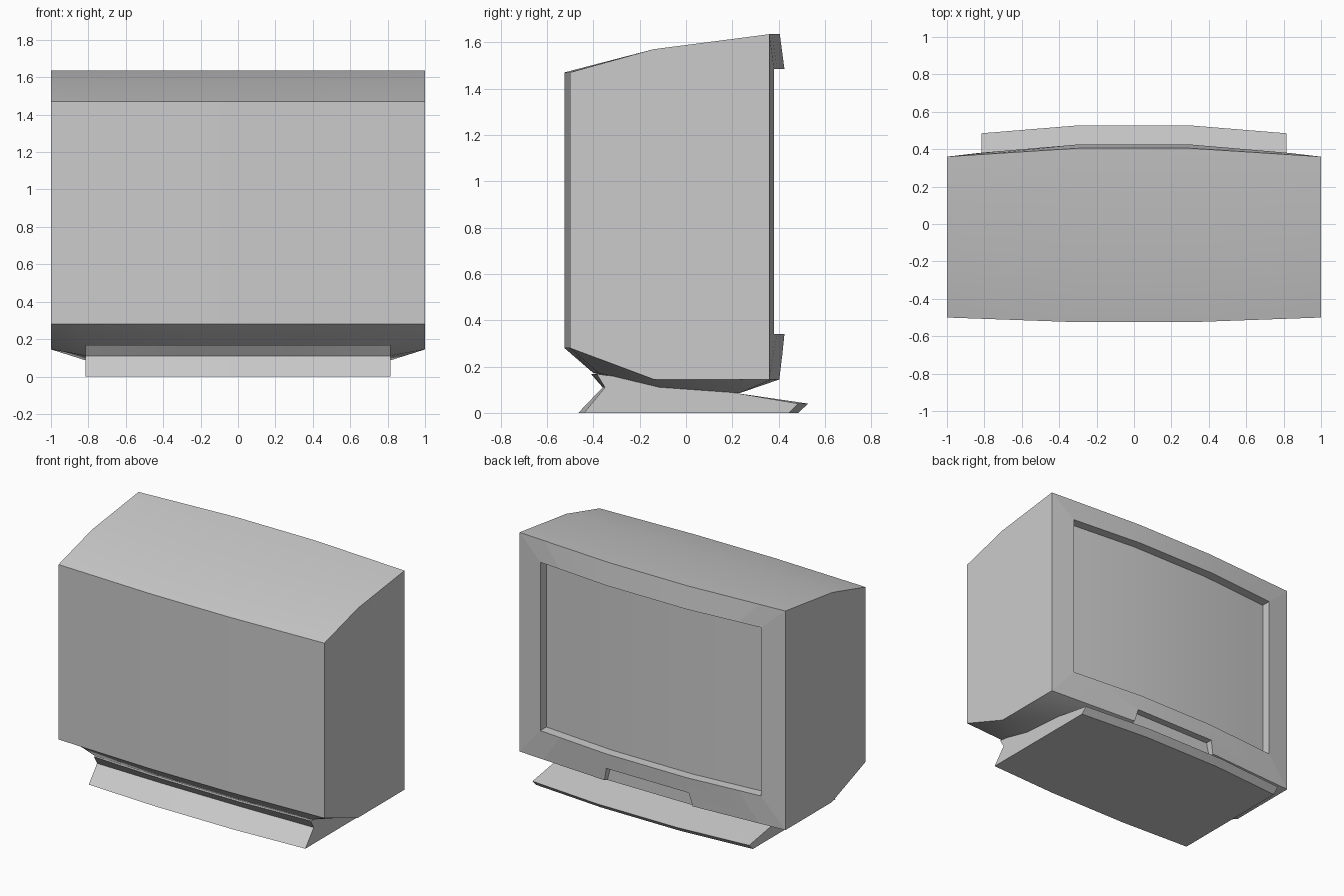
import bpy
import bmesh
import math

cube = bpy.data.objects.get("Cube")
if cube:
    bpy.data.objects.remove(cube, do_unlink=True)

grey = bpy.data.materials.new("plain grey")
grey.use_nodes = True
COLOUR = (0.6, 0.6, 0.6, 1)
grey.diffuse_color = COLOUR
grey.node_tree.nodes["Principled BSDF"].inputs["Base Color"].default_value = COLOUR


def bow(x, edge, mid, half=1.0, flat=0.3):
    """Depth of a gently bowed face: flat in the middle, falling to its edge."""
    t = max(0, (abs(x) - flat) / (half - flat))
    return mid + (edge - mid) * t


def loft(name, sections, caps):
    """Skin closed sections of equal length; caps index the end sections."""
    bm = bmesh.new()
    rows = [[bm.verts.new(p) for p in s] for s in sections]
    n = len(rows[0])
    for a, b in zip(rows, rows[1:]):
        for i in range(n):
            j = (i + 1) % n
            bm.faces.new((a[i], a[j], b[j], b[i]))
    for row in (rows[0], rows[-1]):
        for cap in caps:
            bm.faces.new([row[i] for i in cap])
    bmesh.ops.recalc_face_normals(bm, faces=bm.faces)
    mesh = bpy.data.meshes.new(name)
    bm.to_mesh(mesh)
    bm.free()
    mesh.materials.append(grey)
    obj = bpy.data.objects.new(name, mesh)
    bpy.context.collection.objects.link(obj)
    return obj


def smooth(obj, degrees):
    bpy.ops.object.select_all(action='DESELECT')
    obj.select_set(True)
    bpy.context.view_layer.objects.active = obj
    bpy.ops.object.shade_smooth_by_angle(angle=math.radians(degrees))


# Cabinet: rear shell, bezel, recessed screen and underside in one section
TOP, BOTTOM = 1.635, 0.145
OPEN_TOP, OPEN_BOTTOM = 1.485, 0.34
RECESS = 0.065


def cabinet_section(x):
    end = abs(x) == 1
    back = bow(x, -0.5, -0.525)
    front = bow(x, 0.36, 0.405)
    xi = x * 0.83 if abs(x) > 0.5 else x
    rim = bow(xi, 0.38, 0.425, 0.83)
    shell = [(back, 1.47), (-0.14, 1.57), (front, TOP)]
    screen = [(rim, OPEN_TOP), (rim - RECESS, OPEN_TOP),
              (rim - RECESS, OPEN_BOTTOM), (rim, OPEN_BOTTOM)]
    if end:
        under = [(0.23, BOTTOM), (-0.14, BOTTOM), (-0.38, 0.235)]
    else:
        under = [(0.23, 0.085), (-0.12, 0.11), (bow(x, -0.37, -0.4), 0.172)]
    lower = [(front, BOTTOM)] + under + [(back, 0.28)]
    return ([(x, y, z) for y, z in shell] + [(xi, y, z) for y, z in screen]
            + [(x, y, z) for y, z in lower])


stations = (-1, -0.81, -0.3, 0.3, 0.81, 1)
side = (0, 1, 2, 7, 8, 9, 10, 11)
bezel_side = (2, 3, 6, 7)
recess_wall = (3, 4, 5, 6)
cabinet = loft("cabinet", [cabinet_section(x) for x in stations],
               (side, bezel_side, recess_wall))

# Control recess cut into the lower bezel
cutter = loft("control_recess_cutter",
              [[(-0.355, y, 0.05), (0.355, y, 0.05),
                (0.31, y, 0.235), (-0.31, y, 0.235)] for y in (0.365, 0.6)],
              ((0, 1, 2, 3),))
cut = cabinet.modifiers.new("control recess", 'BOOLEAN')
cut.operation = 'DIFFERENCE'
cut.solver = 'EXACT'
cut.object = cutter
cutter.hide_render = True
graph = bpy.context.evaluated_depsgraph_get()
cut_mesh = bpy.data.meshes.new_from_object(cabinet.evaluated_get(graph))
cabinet.modifiers.clear()
cabinet.data = cut_mesh
bpy.data.objects.remove(cutter, do_unlink=True)
smooth(cabinet, 30)

# Keep the bezel mitres crisp
for edge in cabinet.data.edges:
    a, b = (cabinet.data.vertices[i].co for i in edge.vertices)
    if min(a.y, b.y) > 0.3 and abs(a.x - b.x) > 0.1 and abs(a.z - b.z) > 0.1:
        edge.use_edge_sharp = True

# Pedestal with a pinched rear and a sloping lip under the screen
HALF = 0.815
pedestal_profile = (  # edge depth, middle depth, height
    (-0.385, -0.41, 0.168), (-0.35, -0.36, 0.11), (-0.44, -0.465, 0),
    (0.445, 0.485, 0), (0.485, 0.527, 0.04), (0.22, 0.22, 0.085))
pedestal = loft("pedestal",
                [[(x, bow(x, e, m, HALF), z) for e, m, z in pedestal_profile]
                 for x in (-HALF, -0.3, 0.3, HALF)],
                (range(len(pedestal_profile)),))
smooth(pedestal, 30)
